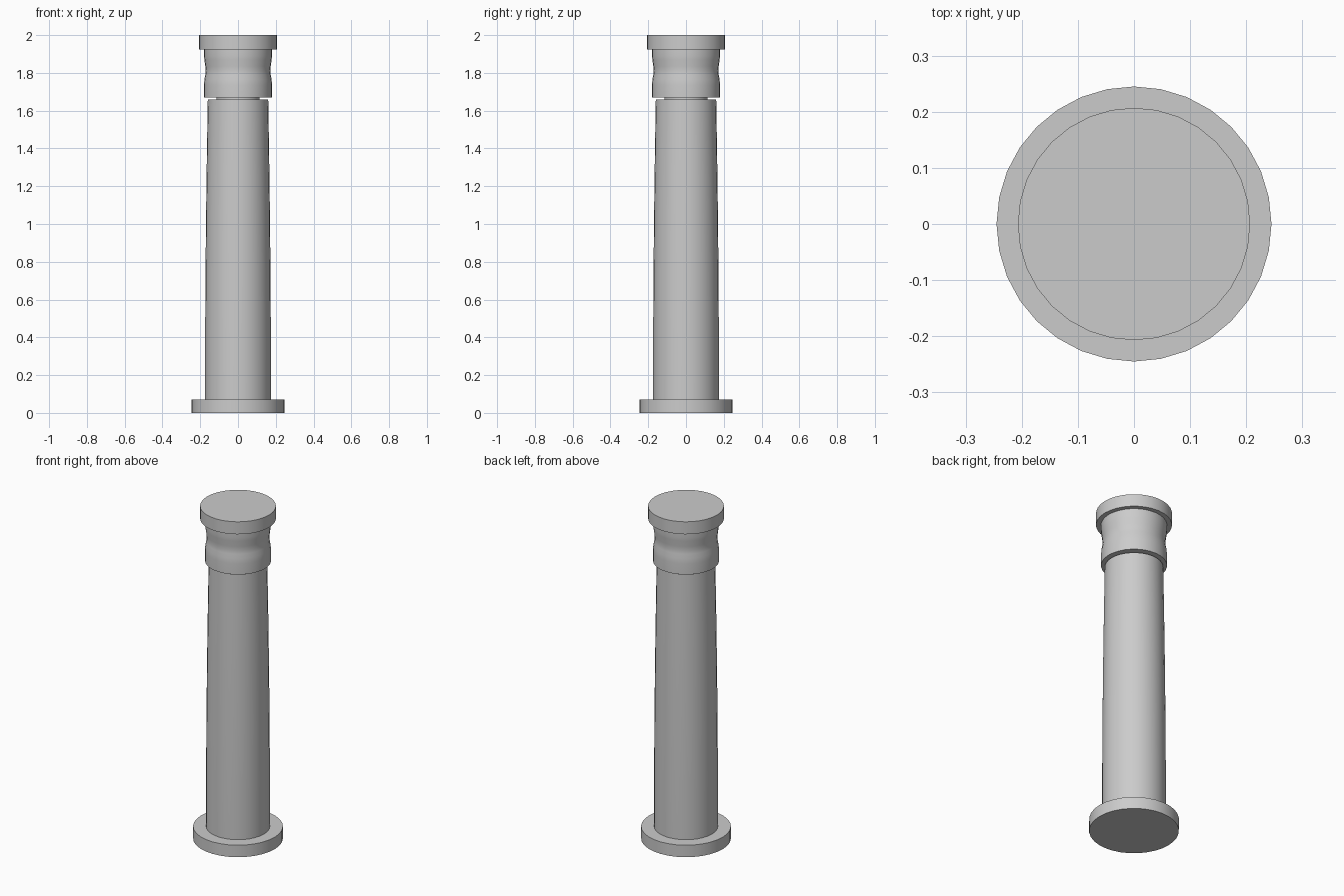
import bpy, bmesh
from math import cos, sin, tau, radians

if "Cube" in bpy.data.objects:
    bpy.data.objects.remove(bpy.data.objects["Cube"])

SIDES = 32


def lathe(name, profile):
    """Closed turned part from (radius, z) points, listed bottom to top."""
    bm = bmesh.new()
    rings = [[bm.verts.new((r * cos(tau * i / SIDES), r * sin(tau * i / SIDES), z))
              for i in range(SIDES)] for r, z in profile]
    for low, high in zip(rings, rings[1:]):
        for i in range(SIDES):
            j = (i + 1) % SIDES
            bm.faces.new((low[i], low[j], high[j], high[i]))
    bm.faces.new(rings[0][::-1])
    bm.faces.new(rings[-1])
    mesh = bpy.data.meshes.new(name)
    bm.to_mesh(mesh)
    bm.free()
    obj = bpy.data.objects.new(name, mesh)
    bpy.context.collection.objects.link(obj)
    bpy.ops.object.select_all(action='DESELECT')
    obj.select_set(True)
    bpy.context.view_layer.objects.active = obj
    bpy.ops.object.shade_smooth_by_angle(angle=radians(35))
    return obj


# round base slab
lathe("base", [(0.245, 0), (0.245, 0.072)])

# shaft with a slight swelling taper
lathe("shaft", [(0.174, 0.072), (0.174, 0.4), (0.172, 0.75), (0.169, 1.05),
                (0.165, 1.35), (0.160, 1.66)])

# thin recessed neck between shaft and capital
lathe("neck", [(0.115, 1.66), (0.115, 1.67)])

# capital with a pinched waist
lathe("capital", [(0.180, 1.67), (0.180, 1.735), (0.178, 1.765), (0.173, 1.79),
                  (0.171, 1.81), (0.173, 1.835), (0.178, 1.87), (0.180, 1.89),
                  (0.180, 1.925)])

# round top slab
lathe("top_slab", [(0.207, 1.925), (0.207, 2.0)])
